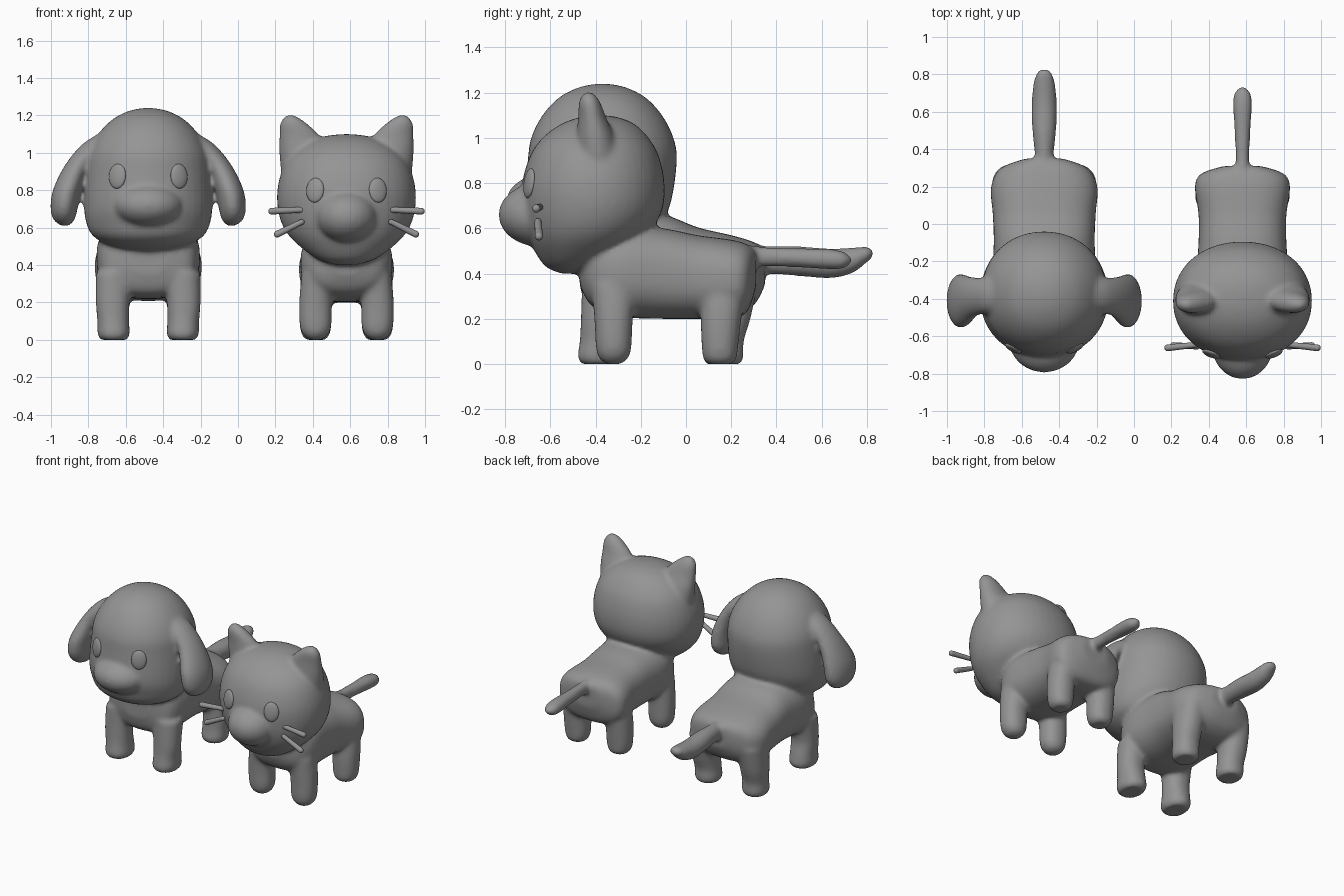
import bpy, bmesh, math
from mathutils import Vector, Matrix

grey = bpy.data.materials.new("plain_grey")
grey.diffuse_color = (0.3, 0.3, 0.3, 1)


def refine(rings, sub=4):
    """Catmull-Rom subdivision of a list of ring parameters."""
    out = []
    n = len(rings)
    for i in range(n - 1):
        p = [rings[max(0, min(n - 1, i + k))] for k in (-1, 0, 1, 2)]
        for s in range(sub):
            t = s / sub
            out.append([0.5 * (2 * b + (c - a) * t + (2 * a - 5 * b + 4 * c - d) * t * t
                               + (3 * b - a - 3 * c + d) * t ** 3) for a, b, c, d in zip(*p)])
    return out + [list(rings[-1])]


def loft(bm, axis, rings, power=2.0, side=1, n=40):
    """Rings are (position on axis, centre a, centre b, radius a, radius b)."""
    loops = []
    for t, ca, cb, ra, rb in refine(rings):
        loop = []
        for k in range(n):
            c, s = math.cos(k * math.tau / n), math.sin(k * math.tau / n)
            a = side * (ca + max(ra, .003) * math.copysign(abs(c) ** (2 / power), c))
            b = cb + max(rb, .003) * math.copysign(abs(s) ** (2 / power), s)
            loop.append(bm.verts.new((a, b, t) if axis == 'z' else (a, t, b)))
        loops.append(loop)
    faces = [bm.faces.new(loops[0]), bm.faces.new(loops[-1])]
    for p, q in zip(loops, loops[1:]):
        faces += [bm.faces.new((p[k], p[(k + 1) % n], q[(k + 1) % n], q[k])) for k in range(n)]
    bmesh.ops.recalc_face_normals(bm, faces=faces)


def ball(bm, centre, radii, rot=Matrix()):
    m = Matrix.Translation(centre) @ rot @ Matrix.Diagonal((*radii, 1))
    bmesh.ops.create_uvsphere(bm, u_segments=24, v_segments=16, radius=1, matrix=m)


def finish(name, bm, x):
    me = bpy.data.meshes.new(name)
    bm.to_mesh(me)
    bm.free()
    me.materials.append(grey)
    me.shade_smooth()
    ob = bpy.data.objects.new(name, me)
    ob.location.x = x
    bpy.context.collection.objects.link(ob)
    return ob


def animal(name, x, torso, head, snout, tail, ear, legs):
    """Fuse all the soft parts into a single smooth skin."""
    bm = bmesh.new()
    loft(bm, 'y', torso, 2.5)
    loft(bm, 'z', head, 2.1)
    loft(bm, 'y', tail)
    ball(bm, *snout)
    for side in (-1, 1):
        loft(bm, 'z', ear, side=side)
        for leg in legs:
            loft(bm, 'z', leg, 2.2, side)
    ob = finish(name, bm, x)
    mod = ob.modifiers.new("fuse", 'REMESH')
    mod.mode = 'VOXEL'
    mod.voxel_size = 0.013
    mod.use_smooth_shade = True
    mod = ob.modifiers.new("soften", 'SMOOTH')
    mod.factor = 0.5
    mod.iterations = 10
    return ob


def eyes(name, body, dx, z):
    """Flat oval eyes resting on the face surface."""
    bpy.context.view_layer.update()
    ev = body.evaluated_get(bpy.context.evaluated_depsgraph_get())
    bm = bmesh.new()
    for side in (-1, 1):
        hit, loc, nor, _ = ev.ray_cast(Vector((side * dx, -2, z)), Vector((0, 1, 0)))
        if not hit:
            loc, nor = Vector((side * dx, -.67, z)), Vector((side * .4, -1, 0))
        rot = (-nor).to_track_quat('Y', 'Z').to_matrix().to_4x4()
        ball(bm, loc, (.05, .018, .066), rot)
    finish(name, bm, body.location.x)


# Puppy
puppy = animal(
    "puppy_body", -.48,
    torso=[(-.47, 0, .43, .10, .08), (-.43, 0, .42, .23, .17), (-.3, 0, .44, .275, .22),
           (-.1, 0, .44, .27, .22), (.05, 0, .41, .275, .195), (.2, 0, .39, .285, .18),
           (.3, 0, .40, .23, .14), (.35, 0, .43, .10, .08)],
    head=[(.475, 0, -.42, .06, .06), (.5, 0, -.42, .19, .16), (.55, 0, -.41, .29, .25),
          (.62, 0, -.40, .33, .29), (.72, 0, -.39, .343, .325), (.9, 0, -.37, .335, .33),
          (1.0, 0, -.37, .32, .315), (1.1, 0, -.37, .268, .265), (1.18, 0, -.37, .19, .19),
          (1.225, 0, -.37, .10, .10), (1.24, 0, -.37, .02, .02)],
    snout=((0, -.62, .72), (.19, .175, .12)),
    tail=[(.26, 0, .46, .06, .07), (.36, 0, .46, .05, .062), (.5, 0, .455, .064, .066),
          (.64, 0, .445, .067, .066), (.74, 0, .46, .06, .056), (.8, 0, .485, .045, .035),
          (.83, 0, .49, .02, .015)],
    ear=[(1.1, .22, -.38, .05, .06), (1.04, .28, -.38, .08, .09), (.93, .38, -.39, .068, .105),
         (.8, .435, -.41, .075, .14), (.7, .45, -.41, .072, .14), (.64, .45, -.41, .055, .10),
         (.61, .445, -.41, .02, .04)],
    legs=[[(0, .185, -.375, .07, .085), (.03, .185, -.375, .086, .105), (.1, .187, -.375, .085, .095),
           (.2, .19, -.38, .09, .085), (.36, .18, -.36, .10, .10)],
          [(0, .185, .165, .07, .075), (.03, .185, .165, .086, .09), (.1, .187, .17, .085, .085),
           (.2, .19, .185, .09, .10), (.36, .18, .2, .10, .12)]])
eyes("puppy_eyes", puppy, .165, .875)

# Kitten
kitten = animal(
    "kitten_body", .58,
    torso=[(-.47, 0, .42, .08, .07), (-.42, 0, .40, .19, .14), (-.3, 0, .41, .245, .20),
           (-.1, 0, .40, .235, .20), (.05, 0, .385, .235, .185), (.2, 0, .375, .255, .175),
           (.27, 0, .38, .22, .15), (.31, 0, .42, .10, .08)],
    head=[(.40, 0, -.50, .05, .05), (.43, 0, -.50, .15, .12), (.5, 0, -.47, .25, .20),
          (.58, 0, -.435, .325, .27), (.68, 0, -.415, .364, .31), (.8, 0, -.41, .37, .315),
          (.92, 0, -.405, .34, .285), (1.0, 0, -.40, .285, .235), (1.06, 0, -.39, .20, .165),
          (1.09, 0, -.385, .11, .09), (1.1, 0, -.38, .02, .02)],
    snout=((0, -.65, .66), (.165, .18, .14)),
    tail=[(.24, 0, .47, .05, .06), (.33, 0, .475, .037, .045), (.5, 0, .47, .043, .043),
          (.62, 0, .465, .052, .046), (.69, 0, .46, .048, .04), (.725, 0, .46, .025, .02),
          (.735, 0, .46, .01, .01)],
    ear=[(.9, .22, -.39, .13, .10), (1.0, .235, -.40, .125, .085), (1.09, .252, -.415, .108, .062),
         (1.15, .28, -.425, .078, .05), (1.185, .295, -.43, .045, .034), (1.205, .30, -.43, .015, .012)],
    legs=[[(0, .165, -.32, .03, .03), (.02, .165, -.32, .06, .06), (.07, .165, -.32, .084, .078),
           (.2, .165, -.32, .088, .085), (.35, .15, -.32, .09, .10)],
          [(0, .165, .15, .05, .05), (.02, .165, .15, .07, .072), (.07, .165, .15, .084, .08),
           (.2, .165, .155, .088, .09), (.35, .15, .17, .09, .10)]])
eyes("kitten_eyes", kitten, .168, .80)

# Whiskers: two rounded rods on each cheek
bm = bmesh.new()
for side in (-1, 1):
    for a, b in (((.24, -.645, .695), (.40, -.662, .688)), ((.24, -.655, .63), (.37, -.65, .565))):
        a, b = Vector((side * a[0], *a[1:])), Vector((side * b[0], *b[1:]))
        rot = (b - a).to_track_quat('Z', 'Y').to_matrix().to_4x4()
        bmesh.ops.create_cone(bm, segments=16, radius1=.015, radius2=.018, depth=(b - a).length,
                              matrix=Matrix.Translation((a + b) / 2) @ rot)
        ball(bm, a, (.015,) * 3)
        ball(bm, b, (.018,) * 3)
finish("kitten_whiskers", bm, .58)
